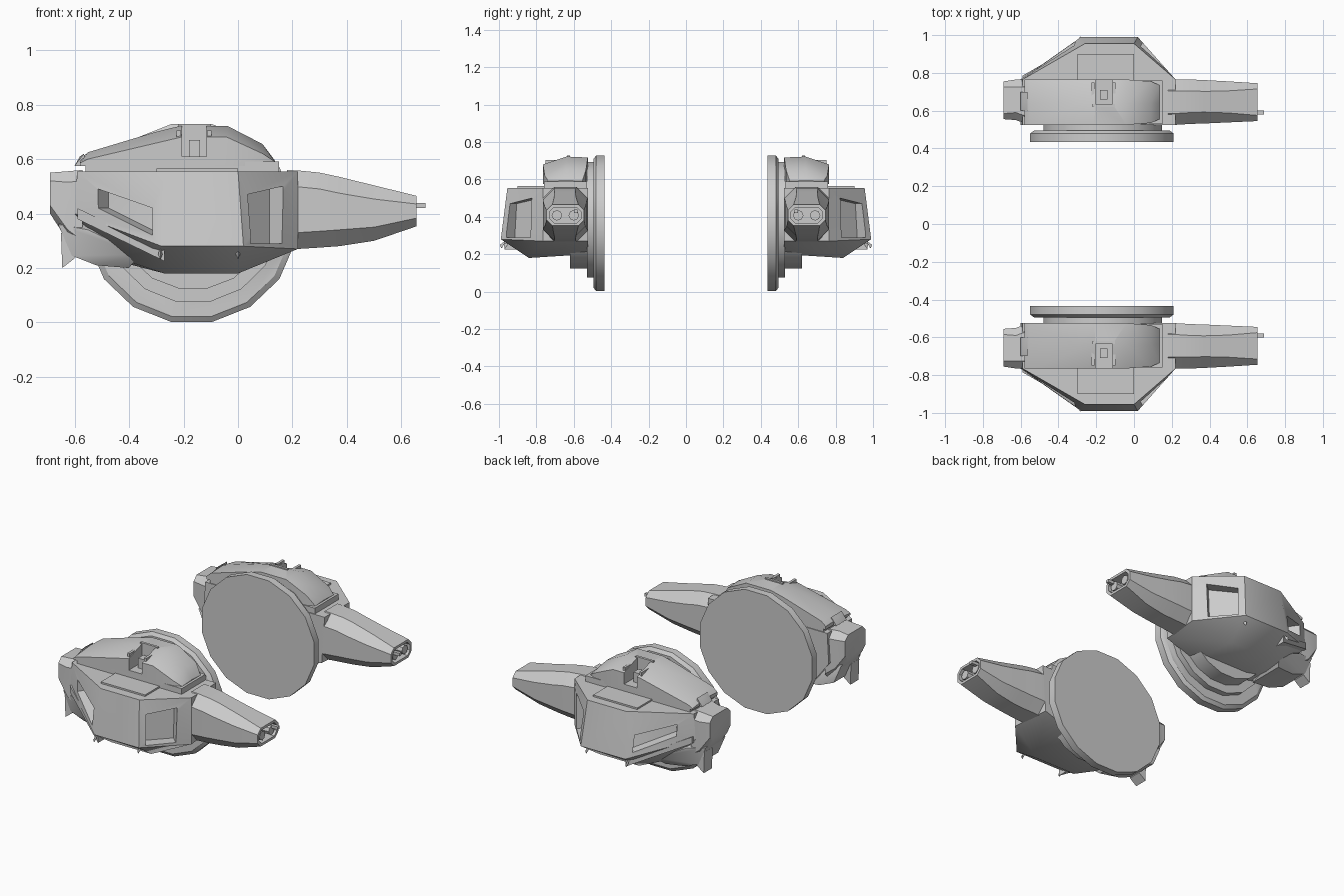
import bpy, bmesh, math
from mathutils import Vector

if "Cube" in bpy.data.objects:
    bpy.data.objects.remove(bpy.data.objects["Cube"])


def finish(name, bm, cutters=(), angle=35):
    """Turn a bmesh (front, -y unit) into an object, cut recesses, mirror it across y."""
    bmesh.ops.recalc_face_normals(bm, faces=bm.faces)
    me = bpy.data.meshes.new(name)
    bm.to_mesh(me)
    bm.free()
    ob = bpy.data.objects.new(name, me)
    bpy.context.collection.objects.link(ob)
    bpy.ops.object.select_all(action='DESELECT')
    bpy.context.view_layer.objects.active = ob
    ob.select_set(True)
    for c in cutters:
        m = ob.modifiers.new("cut", 'BOOLEAN')
        m.object = c
        m.solver = 'EXACT'
        bpy.ops.object.modifier_apply(modifier=m.name)
        bpy.data.objects.remove(c)
    if name != "cutter":
        bpy.ops.object.shade_smooth_by_angle(angle=math.radians(angle))
        m = ob.modifiers.new("mirror", 'MIRROR')
        m.use_axis = (False, True, False)
        m.use_mirror_merge = False
    else:
        ob.hide_render = True
    return ob


def hull(name, pts, cutters=()):
    bm = bmesh.new()
    for p in pts:
        bm.verts.new(p)
    res = bmesh.ops.convex_hull(bm, input=bm.verts)
    loose = [v for v in bm.verts if not v.link_faces]
    bmesh.ops.delete(bm, geom=loose, context='VERTS')
    bmesh.ops.dissolve_limit(bm, angle_limit=0.02, verts=bm.verts, edges=bm.edges)
    return finish(name, bm, cutters)


def box(name, x, y, z, cutters=()):
    return hull(name, [(a, b, c) for a in x for b in y for c in z], cutters)


def loft(name, rings):
    bm = bmesh.new()
    vs = [[bm.verts.new(p) for p in r] for r in rings]
    n = len(vs[0])
    for a, b in zip(vs, vs[1:]):
        for i in range(n):
            j = (i + 1) % n
            bm.faces.new((a[i], a[j], b[j], b[i]))
    bm.faces.new(vs[0])
    bm.faces.new(vs[-1])
    return finish(name, bm)


def oct_ring(x, y0, y1, z0, z1, c):
    """Chamfered rectangle at a given x."""
    return [(x, y0 + c, z0), (x, y1 - c, z0), (x, y1, z0 + c), (x, y1, z1 - c),
            (x, y1 - c, z1), (x, y0 + c, z1), (x, y0, z1 - c), (x, y0, z0 + c)]


def disc(name, cx, cz, steps, n=16):
    """Drum along y from (y, rx, rz) steps."""
    loft(name, [[(cx + rx * math.cos(2 * math.pi * (i + .5) / n), y,
                  cz + rz * math.sin(2 * math.pi * (i + .5) / n)) for i in range(n)]
                for y, rx, rz in steps])


def slope_cut(quad, normal, depth=0.06):
    n = Vector(normal).normalized() * depth
    return hull("cutter", [Vector(p) + n * s for p in quad for s in (-1, 1.5)])


# mounting disc and turning ring
disc("mounting_disc", -0.17, 0.365, [(-.435, .387, .37), (-.48, .387, .37), (-.495, .365, .35)])
disc("turning_ring", -0.165, 0.385, [(-.485, .32, .315), (-.53, .32, .315)])
disc("lower_drum", -0.165, 0.37, [(-.52, .27, .25), (-.62, .27, .25)])

# faceted main hull with two sloped window recesses
front_window = slope_cut([(.04, -.955, .29), (.04, -.945, .47), (.16, -.82, .50), (.16, -.83, .29)],
                         (.75, -.66, 0))
rear_window = slope_cut([(-.51, -.815, .49), (-.31, -.94, .42), (-.31, -.96, .32), (-.51, -.82, .42)],
                        (-.575, -.82, 0))
hull("main_hull", [
    (-.59, -.525, .555), (.22, -.525, .555), (.22, -.765, .555), (-.59, -.765, .555),
    (-.26, -.955, .555), (0, -.955, .555),
    (-.28, -.99, .28), (.02, -.99, .28), (.22, -.765, .27), (-.60, -.765, .40),
    (-.27, -.84, .18), (0, -.84, .18), (0, -.525, .20), (-.3, -.525, .20),
    (.2, -.525, .27), (-.5, -.525, .24), (-.45, -.76, .24), (-.6, -.525, .37),
], [front_window, rear_window])

# diagonal skid rail and rear belly
hull("skid_rail", [(x, y + d, z + e) for x, y, z in ((-.59, -.77, .38), (-.27, -.955, .225))
                   for d in (-.015, .06) for e in (0, .04)])
hull("rear_belly", [
    (-.66, -.56, .36), (-.66, -.75, .36), (-.61, -.56, .245), (-.61, -.75, .245),
    (-.52, -.55, .21), (-.52, -.75, .21), (-.40, -.55, .20), (-.40, -.77, .20),
    (-.36, -.83, .25), (-.55, -.78, .34), (-.4, -.6, .4), (-.6, -.6, .42)])

# rear counterweight and hanging fin
loft("rear_block", [oct_ring(-.69, -.755, -.555, .40, .55, .03),
                    oct_ring(-.625, -.765, -.55, .30, .555, .04),
                    oct_ring(-.57, -.765, -.53, .26, .56, .04)])
hull("rear_fin", [(x, y, z) for x, z in ((-.65, .33), (-.645, .20), (-.635, .215), (-.60, .235), (-.60, .3))
                  for y in (-.75, -.67)])

# cupola on top with a boxed sight
box("cupola_seam", (-.56, .15), (-.76, -.53), (.54, .59))
box("side_ledge", (-.3, .0), (-.9, -.74), (.55, .565))
pocket = box("cutter", (-.205, -.115), (-.78, -.635), (.61, .78))
cupola = []
for x, top, side, w in ((-.58, .60, .585, .0), (-.55, .625, .60, .0), (-.3, .70, .655, .0),
                        (-.21, .722, .68, 0), (-.04, .722, .68, 0), (.09, .655, .62, .01),
                        (.135, .595, .59, .03)):
    cupola += [(x, -.525 - w, .575), (x, -.765 + w, .575), (x, -.765 + w, side),
               (x, -.64, top), (x, -.525 - w, top - .005)]
hull("cupola", cupola, [pocket])
for x in (-.217, -.105):
    box("sight_wall", (x - .008, x + .008), (-.75, -.625), (.60, .705))
box("sight_back", (-.22, -.10), (-.635, -.62), (.65, .728))
box("sight_lens", (-.18, -.14), (-.71, -.66), (.60, .67))
hull("rear_latch", [(-.60, -.6, .575), (-.60, -.7, .575), (-.56, -.6, .575), (-.56, -.7, .575),
                    (-.565, -.6, .62), (-.565, -.7, .62), (-.58, -.65, .61)])

# gun shroud with a hollow end, twin muzzles and sighting rod
loft("gun_shroud", [oct_ring(*r) for r in (
    (.18, -.765, -.525, .265, .56, .06), (.22, -.765, -.525, .27, .558, .06),
    (.30, -.765, -.53, .275, .55, .06), (.37, -.762, -.532, .28, .535, .06),
    (.50, -.755, -.538, .30, .503, .05), (.655, -.745, -.545, .353, .465, .03),
    (.655, -.73, -.56, .368, .45, .024), (.59, -.73, -.56, .368, .45, .024))])
for y in (-.69, -.60):
    loft("muzzle", [[(x, y + .028 * math.cos(a * math.pi / 4), .408 + .028 * math.sin(a * math.pi / 4))
                     for a in range(8)] for x in (.58, .648)])
box("sighting_rod", (.6, .688), (-.60, -.58), (.42, .438))

# small belly pegs
for x, y, z in ((.0, -.955, .25), (-.285, -.975, .25)):
    hull("peg", [(x - .008, y, z), (x + .008, y, z), (x, y - .02, z), (x, y + .02, z + .03),
                 (x, y - .012, z - .02)])
